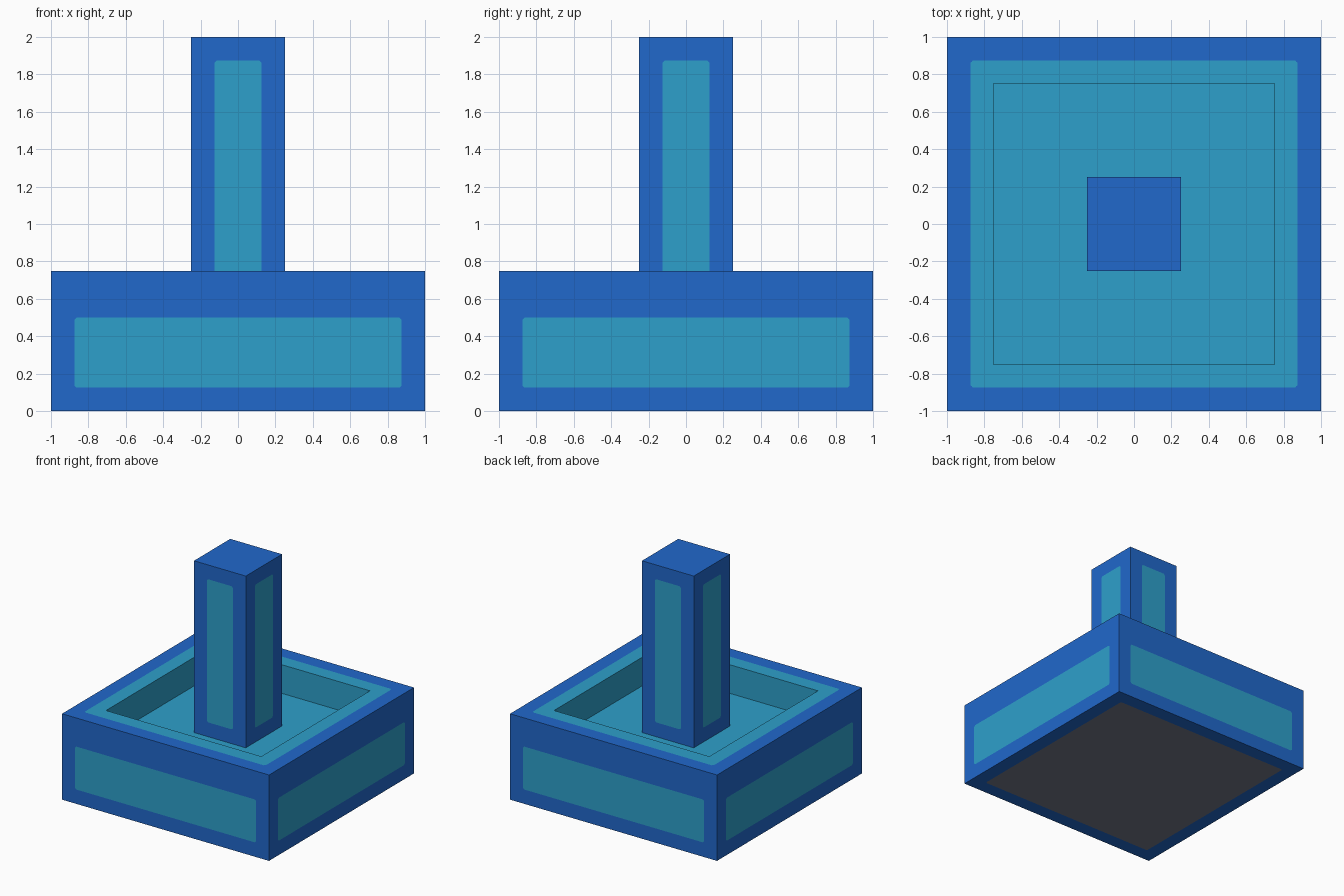
import bpy
import bmesh
from mathutils import Matrix, Vector

cube = bpy.data.objects.get("Cube")
if cube:
    bpy.data.objects.remove(cube, do_unlink=True)


def make_material(name, rgb):
    mat = bpy.data.materials.new(name)
    mat.use_nodes = True
    color = (*rgb, 1.0)
    mat.diffuse_color = color
    mat.node_tree.nodes["Principled BSDF"].inputs["Base Color"].default_value = color
    return mat


MATERIALS = [
    make_material("blue frame", (0.015, 0.138, 0.6)),
    make_material("teal panel", (0.027, 0.352, 0.597)),
    make_material("grey underside", (0.17, 0.19, 0.25)),
]
BLUE, TEAL, GREY = range(3)
MARGIN = 0.125


def box(width, bottom, top):
    bm = bmesh.new()
    place = Matrix.Translation((0, 0, (bottom + top) / 2))
    size = Matrix.Diagonal((width, width, top - bottom, 1))
    bmesh.ops.create_cube(bm, size=1, matrix=place @ size)
    bm.normal_update()
    return bm


def inset(bm, face, color):
    """Inset a painted panel into a face and return its corners."""
    bmesh.ops.inset_individual(bm, faces=[face], thickness=MARGIN, use_even_offset=True)
    face.material_index = color
    return list(face.verts)


def finish(bm, name, corners):
    # Clip the panel corners slightly
    bmesh.ops.bevel(bm, geom=corners, offset=0.012, offset_type='OFFSET',
                    segments=1, profile=0.5, affect='VERTICES', material=BLUE)
    mesh = bpy.data.meshes.new(name)
    bm.to_mesh(mesh)
    bm.free()
    for mat in MATERIALS:
        mesh.materials.append(mat)
    obj = bpy.data.objects.new(name, mesh)
    bpy.context.collection.objects.link(obj)


# Square tray base with side panels, underside panel and recessed top
bm = box(2, 0, 0.75)
corners = []
for face in list(bm.faces):
    if face.normal.z > 0.5:
        corners += inset(bm, face, TEAL)
        inset(bm, face, TEAL)
        ring = [f for e in face.edges for f in e.link_faces]
        for f in ring:
            f.material_index = TEAL
        floor = bmesh.ops.extrude_discrete_faces(bm, faces=[face])["faces"][0]
        bmesh.ops.translate(bm, verts=floor.verts, vec=Vector((0, 0, -0.25)))
    elif face.normal.z < -0.5:
        corners += inset(bm, face, GREY)
    else:
        panel = inset(bm, face, TEAL)
        for v in panel:
            if v.co.z > 0.5:
                v.co.z = 0.5
        corners += panel
finish(bm, "tray_base", corners)

# Central post with a panel on each side
bm = box(0.5, 0.5, 2)
corners = []
for face in list(bm.faces):
    if abs(face.normal.z) < 0.5:
        corners += inset(bm, face, TEAL)
finish(bm, "center_post", corners)
